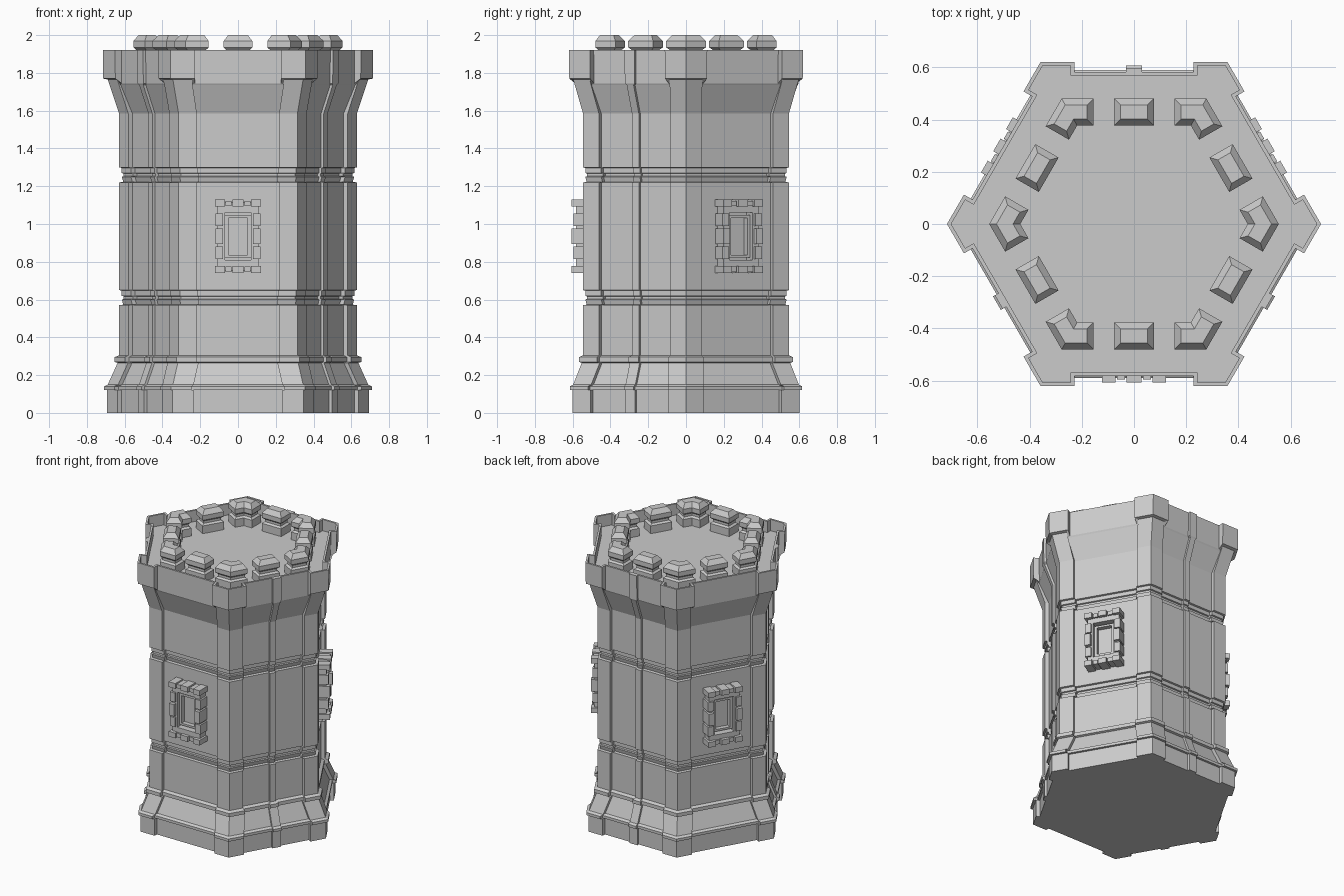
import bpy, bmesh
from math import radians, cos, sin, tan
from mathutils import Vector

if "Cube" in bpy.data.objects:
    bpy.data.objects.remove(bpy.data.objects["Cube"])

T30 = tan(radians(30))


def on_face(deg, s, a, z):
    """Point on a hexagon side: s along it, a outward from the axis."""
    c, n = cos(radians(deg)), sin(radians(deg))
    return Vector((c * a - n * s, n * a + c * s, z))


def loft(name, rings):
    """Join equal-length rings into a closed solid."""
    bm = bmesh.new()
    vs = [[bm.verts.new(p) for p in r] for r in rings]
    n = len(vs[0])
    for lo, hi in zip(vs, vs[1:]):
        for i in range(n):
            j = (i + 1) % n
            bm.faces.new((lo[i], lo[j], hi[j], hi[i]))
    bm.faces.new(vs[0][::-1])
    bm.faces.new(vs[-1])
    bmesh.ops.recalc_face_normals(bm, faces=bm.faces)
    me = bpy.data.meshes.new(name)
    bm.to_mesh(me)
    bm.free()
    ob = bpy.data.objects.new(name, me)
    bpy.context.collection.objects.link(ob)
    return ob


def block(name, deg, s0, s1, a0, a1, z0, z1):
    plan = [(s0, a0), (s1, a0), (s1, a1), (s0, a1)]
    return loft(name, [[on_face(deg, s, a, z) for s, a in plan] for z in (z0, z1)])


def band(z):
    """Recessed string course round the shaft."""
    return [(z, .545), (z + .003, .526), (z + .03, .533), (z + .033, .524),
            (z + .047, .524), (z + .05, .533), (z + .077, .533), (z + .08, .545)]


# Vertical profile of the corner piers: height, distance of the side from the axis
base = [(0, .60), (.12, .60), (.121, .615), (.14, .615), (.15, .597), (.265, .552),
        (.27, .566), (.295, .566), (.305, .545)]
shaft = base + band(.57) + band(1.22) + [(1.585, .545)]
# height of pier, pier distance, recess of panel, pier width, height of panel
levels = [(z, a, .025, .11 if z < .3 else .097, z) for z, a in shaft]
levels += [(1.765, .597, .022, .10, 1.735), (1.77, .618, .038, .128, 1.745),
           (1.92, .62, .038, .13, 1.92),
           (1.92, .606, .038, .107, 1.92), (1.84, .606, .038, .107, 1.84)]

# Tower body with corner piers, recessed panels, thin rim and sunken floor
rings = []
for z, a, d, w, zp in levels:
    c = a * T30
    e, p = c - w, a - d
    ring = []
    for k in range(6):
        f = 30 + 60 * k
        ring += [on_face(f, -e, a, z), on_face(f, -e, p, zp), on_face(f, e, p, zp),
                 on_face(f, e, a, z), on_face(f, c, a, z)]
    rings.append(ring)
loft("tower_body", rings)

# Thin vertical ribs on the three sides without windows
for f in (90, 210, 330):
    rings = []
    for z, a, d, w, zp in levels[:-2]:
        p = a - d + .016
        h = .03 if z < .3 or z > 1.766 else .021
        rings.append([on_face(f, s, q, zp) for s, q in
                      ((-h, p - .028), (h, p - .028), (h, p), (-h, p))])
    loft("wall_rib", rings)

# Battlement blocks: straight ones mid-side, angled ones at the corners
cap = [(1.835, 0), (1.895, 0), (1.905, .014), (1.922, .014), (1.935, 0), (1.968, 0), (2.0, .024)]
for k in range(6):
    f = 30 + 60 * k
    straight, angled = [], []
    for z, i in cap:
        o, b, h = .48 - i, .377 + i, .076 - i
        straight.append([on_face(f, s, a, z) for s, a in ((-h, b), (h, b), (h, o), (-h, o))])
        e = .155 + i
        angled.append([on_face(f, e, b, z), on_face(f, e, o, z), on_face(f, o * T30, o, z),
                       on_face(f + 60, -e, o, z), on_face(f + 60, -e, b, z),
                       on_face(f, b * T30, b, z)])
    loft("battlement_straight", straight)
    loft("battlement_corner", angled)

# Windows with brick surrounds on three sides
ZC = .935
for f in (30, 150, 270):
    for sgn in (-1, 1):
        # backing frame
        x0, x1 = sorted((sgn * .07, sgn * .108))
        block("window_frame_side", f, x0, x1, .51, .583, ZC - .18, ZC + .18)
        z0, z1 = sorted((ZC + sgn * .125, ZC + sgn * .18))
        block("window_frame_cross", f, -.07, .07, .51, .583, z0, z1)
        # inner bezel
        x0, x1 = sorted((sgn * .05, sgn * .068))
        block("window_bezel_side", f, x0, x1, .51, .562, ZC - .112, ZC + .112)
        z0, z1 = sorted((ZC + sgn * .098, ZC + sgn * .112))
        block("window_bezel_cross", f, -.05, .05, .51, .562, z0, z1)
        # side bricks
        x0, x1 = sorted((sgn * .08, sgn * .12))
        for dz, h in ((0, .042), (.088, .033), (-.088, .033)):
            out = .606 if dz == 0 else .596
            block("side_brick", f, x0, x1, .51, out, ZC + dz - h, ZC + dz + h)
        # corner and middle bricks of the head and sill
        z0, z1 = sorted((ZC + sgn * .158, ZC + sgn * .195))
        for x, h in ((-.096, .026), (0, .028), (.096, .026)):
            block("cross_brick", f, x - h, x + h, .51, .606, z0, z1)
        for x in (-.05, .05):
            block("small_brick", f, x - .016, x + .016, .51, .595,
                  *sorted((ZC + sgn * .16, ZC + sgn * .188)))
    block("window_pane", f, -.05, .05, .51, .53, ZC - .1, ZC + .1)
